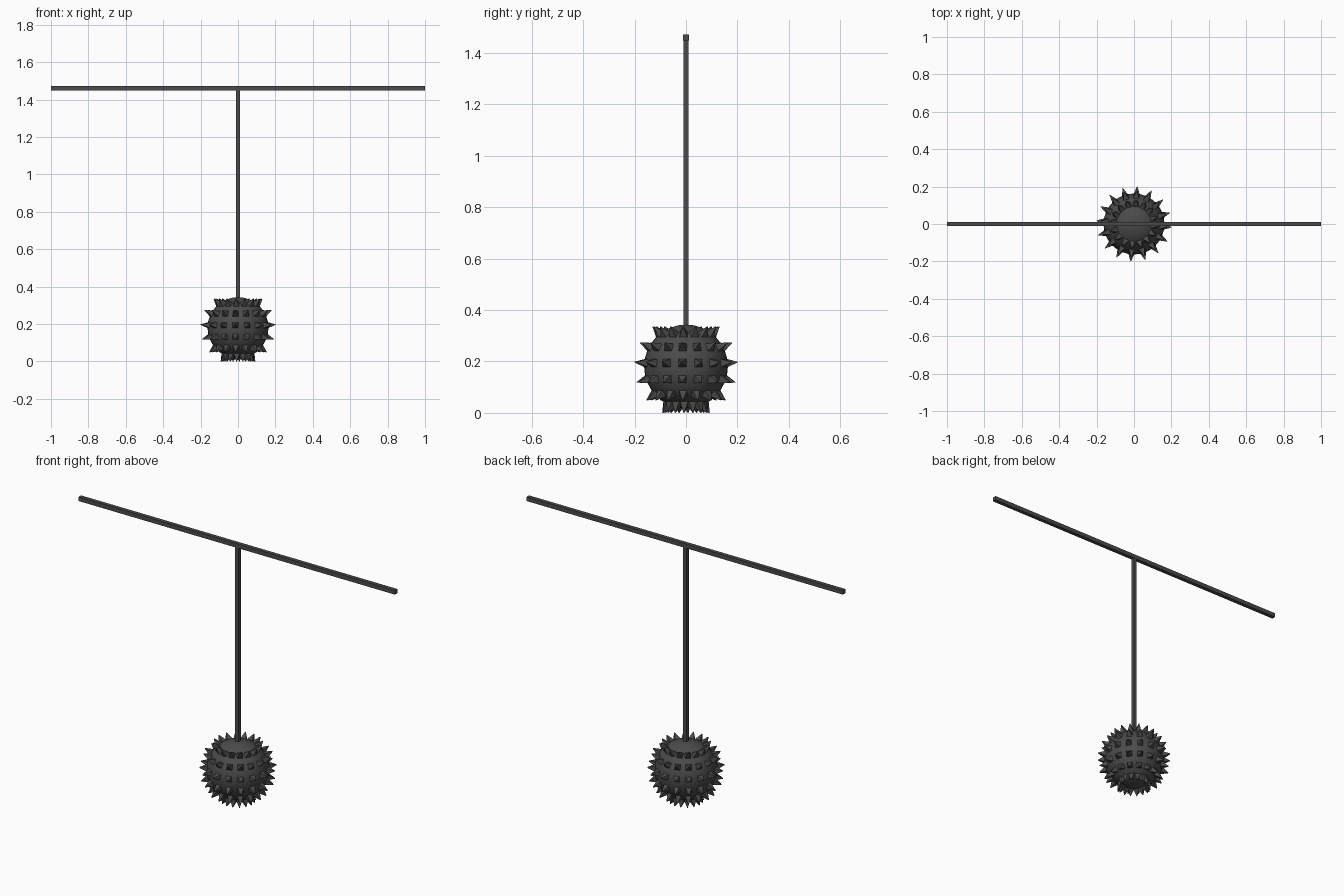
import bpy, bmesh, math
from mathutils import Vector, Matrix

if "Cube" in bpy.data.objects:
    bpy.data.objects.remove(bpy.data.objects["Cube"])

CENTER = Vector((0, 0, 0.18))
BALL_R = 0.163
TIP_R = 0.202


def box(name, size, loc):
    bpy.ops.mesh.primitive_cube_add(size=1, location=loc)
    ob = bpy.context.object
    ob.name = name
    ob.scale = size
    bpy.ops.object.transform_apply(location=False, rotation=False, scale=True)
    paint(ob)
    return ob


def paint(ob):
    ob.data.materials.append(dark)


dark = bpy.data.materials.new("dark_iron")
dark.diffuse_color = (0.07, 0.07, 0.07, 1)
dark.use_nodes = True
dark.node_tree.nodes["Principled BSDF"].inputs["Base Color"].default_value = dark.diffuse_color

# crossbar handle and square shaft
box("crossbar", (2.0, 0.022, 0.024), (0, 0, 1.461))
box("shaft", (0.021, 0.021, 1.16), (0, 0, 0.87))

# smooth ball
bpy.ops.mesh.primitive_uv_sphere_add(segments=32, ring_count=16, radius=BALL_R, location=CENTER)
ball = bpy.context.object
ball.name = "ball"
bpy.ops.object.shade_smooth()
paint(ball)

# six rings of four-sided spikes pointing outward
bm = bmesh.new()
base = BALL_R - 0.008
for ring in range(6):
    elev = math.radians(50 - 22.6 * ring)
    for i in range(16):
        turn = math.radians(-5) + i * math.tau / 16
        rot = Matrix.Rotation(turn, 4, 'Z') @ Matrix.Rotation(math.pi / 2 - elev, 4, 'Y')
        place = (Matrix.Translation(CENTER) @ rot
                 @ Matrix.Translation((0, 0, (base + TIP_R) / 2))
                 @ Matrix.Rotation(math.pi / 4, 4, 'Z'))
        bmesh.ops.create_cone(bm, cap_ends=True, segments=4, radius1=0.025,
                              radius2=0.002, depth=TIP_R - base, matrix=place)
bottom = min(v.co.z for v in bm.verts)
mesh = bpy.data.meshes.new("spikes")
bm.to_mesh(mesh)
bm.free()
spikes = bpy.data.objects.new("spikes", mesh)
bpy.context.collection.objects.link(spikes)
paint(spikes)

# rest the spikes on the ground
for ob in (ball, spikes):
    ob.location.z -= bottom
